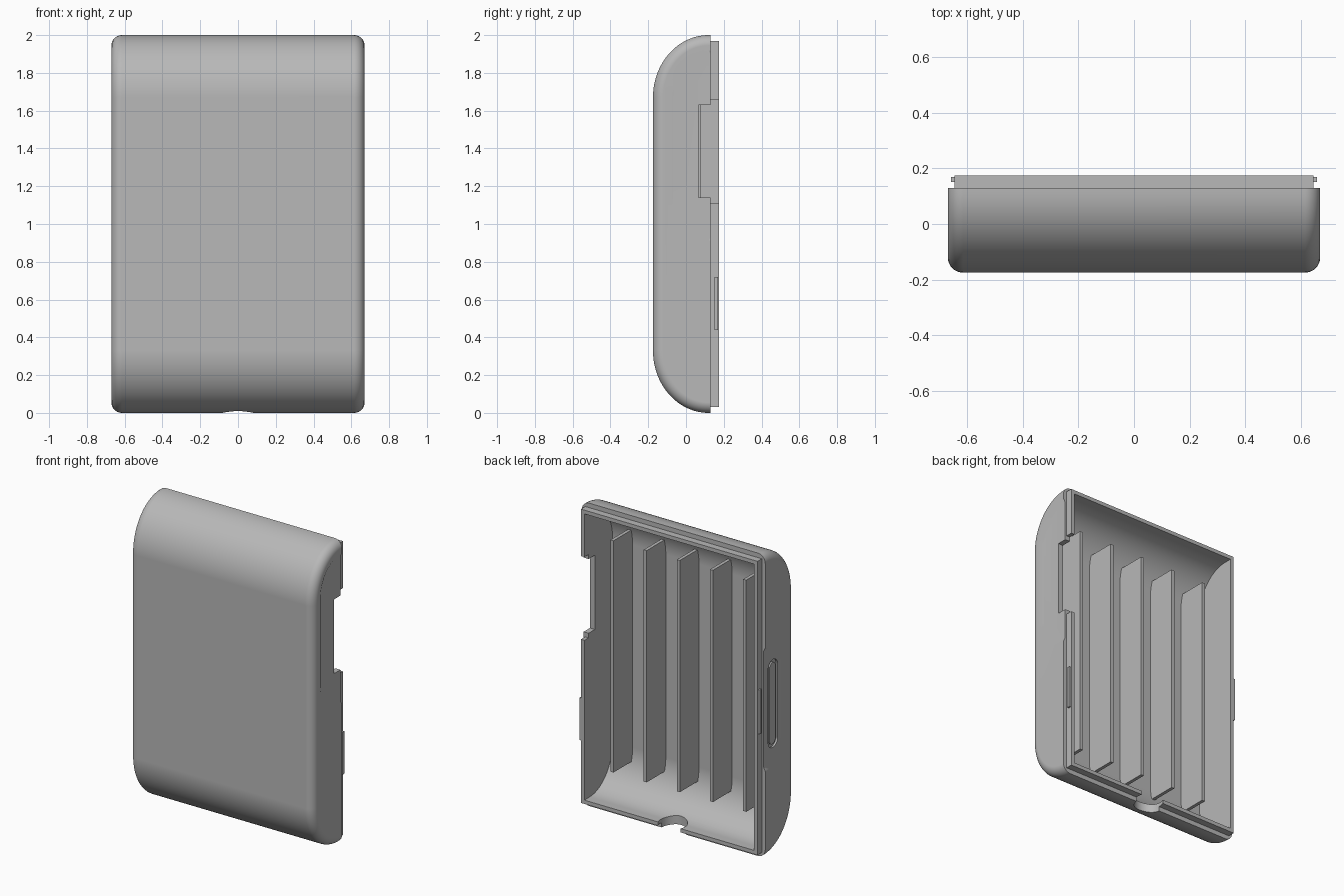
import bpy, bmesh
from math import sin, cos, pi

old = bpy.data.objects.get("Cube")
if old:
    bpy.data.objects.remove(old, do_unlink=True)

grey = bpy.data.materials.new("plain grey")
grey.use_nodes = True
grey.diffuse_color = (0.48, 0.48, 0.48, 1)
grey.node_tree.nodes["Principled BSDF"].inputs["Base Color"].default_value = (0.48, 0.48, 0.48, 1)


def loft(name, rings):
    """Solid through rings given as (x, [(y, z), ...]) with capped ends."""
    bm = bmesh.new()
    loops = [[bm.verts.new((x, y, z)) for y, z in pts] for x, pts in rings]
    n = len(loops[0])
    for a, b in zip(loops, loops[1:]):
        for i in range(n):
            j = (i + 1) % n
            bm.faces.new((a[i], a[j], b[j], b[i]))
    bm.faces.new(loops[0])
    bm.faces.new(loops[-1])
    bmesh.ops.recalc_face_normals(bm, faces=bm.faces)
    me = bpy.data.meshes.new(name)
    bm.to_mesh(me)
    bm.free()
    ob = bpy.data.objects.new(name, me)
    bpy.context.collection.objects.link(ob)
    me.materials.append(grey)
    return ob


def box(name, x0, x1, y0, y1, z0, z1):
    pts = [(y0, z0), (y1, z0), (y1, z1), (y0, z1)]
    return loft(name, [(x0, pts), (x1, pts)])


def shell_profile(inset, back, steps=24):
    """D-shaped side profile: flat front with two big rounded corners."""
    yc, ry, rz = 0.12, 0.295 - inset, 0.33 - inset
    arc = [(yc - ry * sin(a), 0.33 - rz * cos(a))
           for a in (pi / 2 * i / steps for i in range(steps + 1))]
    half = [(back, inset)] + arc
    return half + [(y, 2 - z) for y, z in reversed(half)]


def round_rect(y0, y1, z0, z1, r, steps=10):
    pts = []
    for k, (cy, cz) in enumerate([(y1 - r, z1 - r), (y0 + r, z1 - r),
                                  (y0 + r, z0 + r), (y1 - r, z0 + r)]):
        for i in range(steps + 1):
            a = pi / 2 * (k + i / steps)
            pts.append((cy + r * cos(a), cz + r * sin(a)))
    return pts


def combine(target, tool, operation="DIFFERENCE"):
    mod = target.modifiers.new("cut", "BOOLEAN")
    mod.object, mod.operation, mod.solver = tool, operation, "EXACT"
    bpy.context.view_layer.objects.active = target
    bpy.ops.object.modifier_apply(modifier=mod.name)
    bpy.data.objects.remove(tool, do_unlink=True)


def recess(name, side, y0, y1, z0, z1, r, depth):
    """Shallow dish cutter with sloped walls on one side."""
    g = 0.03
    small = round_rect(y0 + g, y1, z0 + g, z1 - g, r - g)
    big = round_rect(y0, y1, z0, z1, r)
    return loft(name, [(side * (0.67 - depth), small), (side * 0.671, big),
                       (side * 0.75, big)])


# Outer shell with filleted sides
R, N = 0.055, 8
fillet = [(0.67 - R + R * sin(a), R - R * cos(a))
          for a in (pi / 2 * i / N for i in range(N + 1))]
fillet = [(x, d) for x, d in fillet]
rings = [(x, shell_profile(d, 0.13)) for x, d in fillet]
rings = [(-x, p) for x, p in reversed(rings)] + rings
shell = loft("case_shell", rings)

# Stepped lip round the open back, then the cavity
combine(shell, box("lip", -0.645, 0.645, 0.1, 0.175, 0.03, 1.97), "UNION")
inner = shell_profile(0.055, 0.3)
combine(shell, loft("cavity", [(-0.62, inner), (0.62, inner)]))

# Side dishes
combine(shell, recess("left_dish", 1, -0.1, 0.5, 0.91, 1.92, 0.22, 0.014))
combine(shell, recess("right_dish", -1, -0.08, 0.5, 0.57, 1.39, 0.15, 0.014))

# Stepped port opening in the left wall
combine(shell, box("port_cut", 0.5, 0.8, 0.065, 0.3, 1.14, 1.63))
combine(shell, box("port_lip_cut", 0.5, 0.8, 0.131, 0.3, 1.11, 1.66))

# Groove in the right dish
slot = round_rect(-0.02, 0.08, 0.69, 1.27, 0.049)
combine(shell, loft("slot_cut", [(-0.75, slot), (-0.643, slot)]))
pad = round_rect(0.0, 0.06, 0.71, 1.25, 0.029)
button = loft("slot_pad", [(-0.653, pad), (-0.635, pad)])

# Round cable hole through the bottom wall
bpy.ops.mesh.primitive_cylinder_add(vertices=40, radius=0.09, depth=0.4, location=(0, 0.14, 0))
combine(shell, bpy.context.object)

# Inner ribs
for i in range(5):
    x = (i - 2) * 0.2425
    box(f"rib_{i + 1}", x - 0.011, x + 0.011, -0.15, 0.08, 0.24, 1.77)

# Snap ridges on the lip
for name, side, z0, z1 in (("left_snap", 1, 0.44, 0.72), ("right_snap", -1, 0.83, 1.12)):
    xs = sorted((side * 0.635, side * 0.658))
    box(name, *xs, 0.152, 0.17, z0, z1)

# Smooth curved surfaces, keep edges crisp
bpy.ops.object.select_all(action="DESELECT")
for ob in (shell, button):
    ob.select_set(True)
bpy.context.view_layer.objects.active = shell
bpy.ops.object.shade_smooth_by_angle(angle=0.5)
shell.modifiers.new("normals", "WEIGHTED_NORMAL").keep_sharp = True
